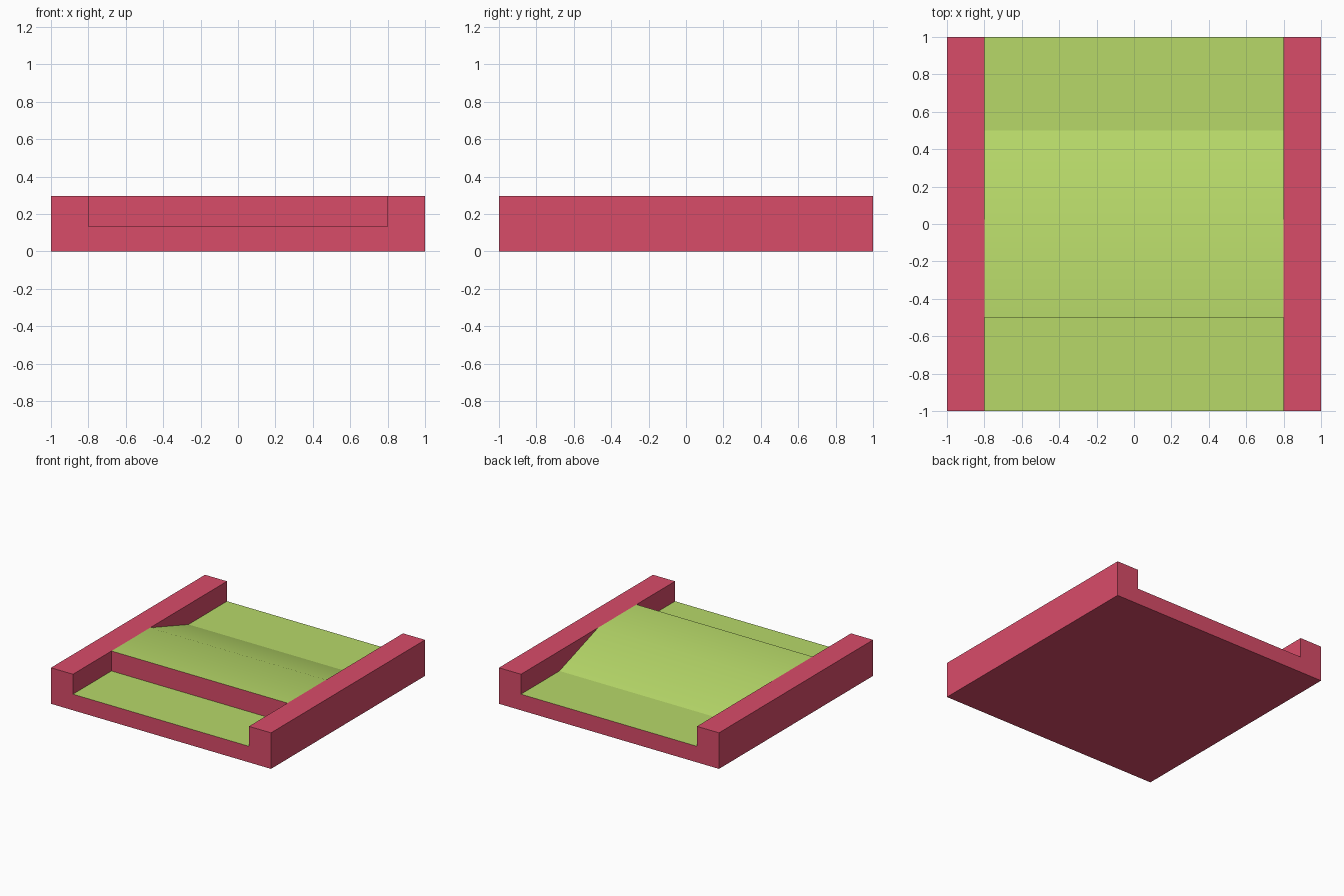
import bpy

if "Cube" in bpy.data.objects:
    bpy.data.objects.remove(bpy.data.objects["Cube"])

W, IN = 1.0, 0.8          # outer and inner half widths
FLOOR, TOP = 0.132, 0.296  # lane and rail heights


def material(name, rgb):
    m = bpy.data.materials.new(name)
    m.diffuse_color = (*rgb, 1)
    m.use_nodes = True
    m.node_tree.nodes["Principled BSDF"].inputs["Base Color"].default_value = m.diffuse_color
    return m


RED = material("rail red", (0.693, 0.072, 0.141))
GREEN = material("lane green", (0.474, 0.693, 0.141))


def make(name, verts, faces):
    me = bpy.data.meshes.new(name)
    me.from_pydata(verts, [], faces)
    me.materials.append(RED)
    me.materials.append(GREEN)
    ob = bpy.data.objects.new(name, me)
    bpy.context.collection.objects.link(ob)
    return ob


# Trough: U-shaped profile extruded front to back, green lane floor
profile = [(-W, 0), (W, 0), (W, TOP), (IN, TOP),
           (IN, FLOOR), (-IN, FLOOR), (-IN, TOP), (-W, TOP)]
n = len(profile)
verts = [(x, y, z) for y in (-1, 1) for x, z in profile]
faces = [(i, i + n, (i + 1) % n + n, (i + 1) % n) for i in range(n)]
# End caps split into base and two rails so every face is convex
caps = [(0, 1, 4, 5), (1, 2, 3, 4), (0, 5, 6, 7)]
faces += caps + [tuple(i + n for i in reversed(c)) for c in caps]
trough = make("lane_trough", verts, faces)
trough.data.polygons[4].material_index = 1

# Jump ramp: slope up from the back, flat deck, vertical drop at the front
side = [(0.5, FLOOR), (0.0, TOP), (-0.5, TOP)]
verts = [(x, y, z) for y, z in side for x in (-IN, IN)]
ramp = make("jump_ramp", verts, [(0, 2, 3, 1), (2, 4, 5, 3)])
for p in ramp.data.polygons:
    p.material_index = 1
    p.use_smooth = True

# Red front face of the ramp
make("ramp_front", [(-IN, -0.5, FLOOR), (IN, -0.5, FLOOR),
                    (IN, -0.5, TOP), (-IN, -0.5, TOP)], [(0, 1, 2, 3)])
